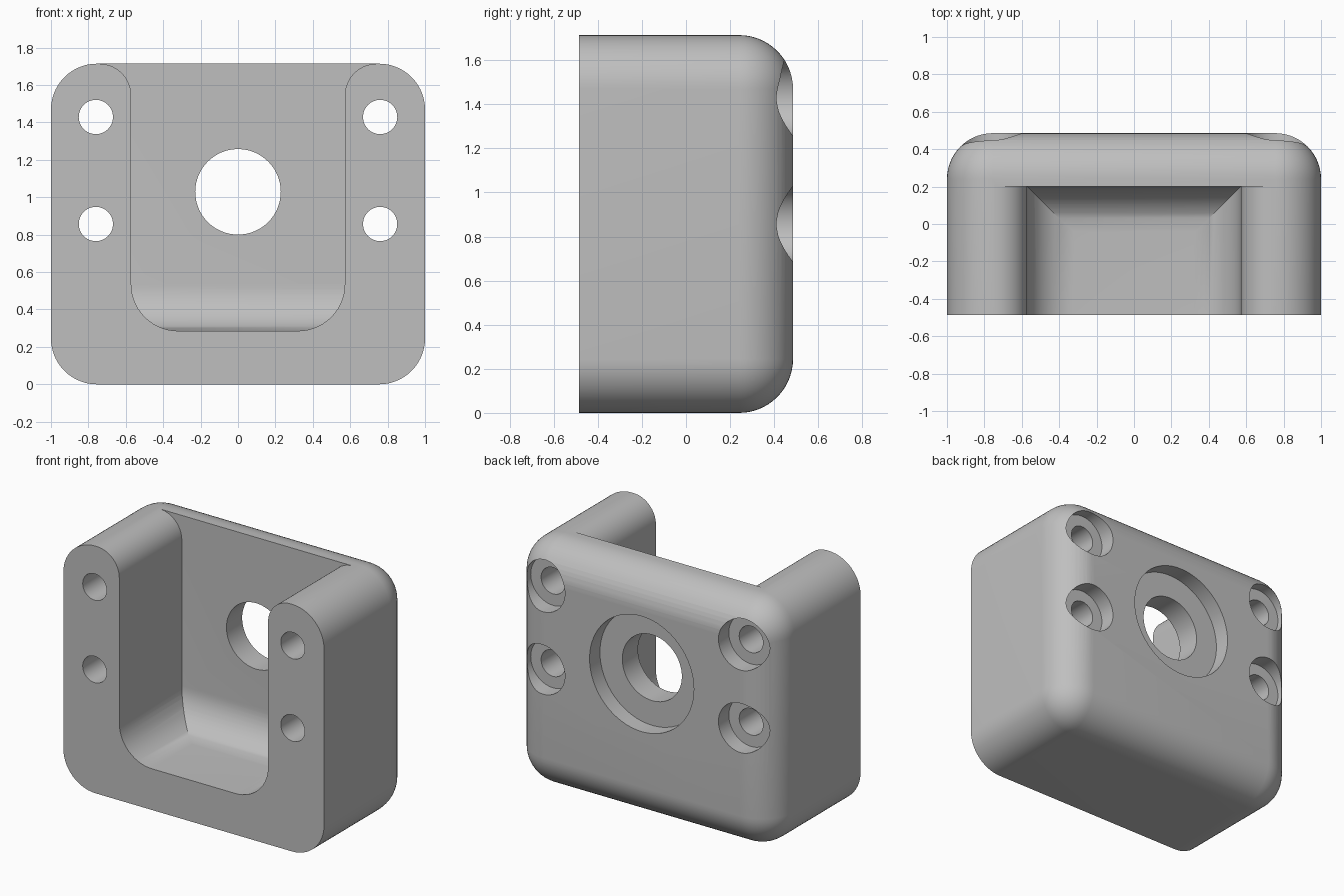
import bpy, bmesh
from math import radians, sin, cos
from mathutils import Matrix

cube = bpy.data.objects.get("Cube")
if cube:
    bpy.data.objects.remove(cube, do_unlink=True)

HALF_D, HEIGHT = 0.4857, 1.714   # half depth, height
WALL = 0.2857                    # floor and back wall thickness
FILLET = 0.245                   # outer rounding
INNER = 0.25                     # pocket rounding
LIP = 0.171                      # rounding on the arm tops
POCKET = 0.571                   # pocket half width


def finish(bm, name):
    bmesh.ops.recalc_face_normals(bm, faces=bm.faces)
    mesh = bpy.data.meshes.new(name)
    bm.to_mesh(mesh)
    bm.free()
    obj = bpy.data.objects.new(name, mesh)
    bpy.context.collection.objects.link(obj)
    return obj


def arc(cu, cv, r, start, end, steps=14):
    angles = [radians(start + (end - start) * i / steps) for i in range(steps + 1)]
    return [(cu + r * cos(a), cv + r * sin(a)) for a in angles]


def prism(name, points, axis, lo, hi):
    """Extrude an outline (u, z) along the x or y axis."""
    bm = bmesh.new()
    place = (lambda u, v: (u, lo, v)) if axis == "y" else (lambda u, v: (lo, u, v))
    face = bm.faces.new([bm.verts.new(place(u, v)) for u, v in points])
    side = bmesh.ops.extrude_face_region(bm, geom=[face])["geom"]
    move = (0, hi - lo, 0) if axis == "y" else (hi - lo, 0, 0)
    bmesh.ops.translate(bm, vec=move, verts=[g for g in side if isinstance(g, bmesh.types.BMVert)])
    return finish(bm, name)


def drill(name, x, z, r, lo, hi):
    bm = bmesh.new()
    turn = Matrix.Translation((x, (lo + hi) / 2, z)) @ Matrix.Rotation(radians(90), 4, "X")
    bmesh.ops.create_cone(bm, cap_ends=True, segments=64, radius1=r, radius2=r,
                          depth=hi - lo, matrix=turn)
    return finish(bm, name)


def combine(target, tool, operation):
    mod = target.modifiers.new("cut", "BOOLEAN")
    mod.operation, mod.solver, mod.object = operation, "EXACT", tool
    bpy.context.view_layer.objects.active = target
    bpy.ops.object.modifier_apply(modifier=mod.name)
    bpy.data.objects.remove(tool, do_unlink=True)


# Block with every edge rounded except those of the front face
bm = bmesh.new()
size = Matrix.Diagonal((2, 2 * HALF_D, HEIGHT, 1))
bmesh.ops.create_cube(bm, size=1, matrix=Matrix.Translation((0, 0, HEIGHT / 2)) @ size)
rounded = [e for e in bm.edges if any(v.co.y > 0 for v in e.verts)]
bmesh.ops.bevel(bm, geom=rounded, offset=FILLET, offset_type="OFFSET", segments=14,
                profile=0.5, affect="EDGES", clamp_overlap=True)
body = finish(bm, "bracket_body")

# Pocket: front outline crossed with side outline
half = arc(POCKET - INNER, WALL + INNER, INNER, -90, 0)
half += arc(POCKET + LIP, HEIGHT - LIP, LIP, 180, 90)
half.append((POCKET + LIP, 2))
outline = half + [(-x, z) for x, z in reversed(half)]
pocket = prism("pocket_cutter", outline, "y", -0.8, 0.5)
back = HALF_D - WALL
floor = WALL - 0.0005
side = [(-0.7, floor)] + arc(back - INNER, floor + INNER, INNER, -90, 0)
side += [(back, 1.9), (-0.7, 1.9)]
combine(pocket, prism("pocket_depth", side, "x", -1.2, 1.2), "INTERSECT")
combine(body, pocket, "DIFFERENCE")

# Counterbored holes: the large centre one and four bolt holes
bore_floor = HALF_D - 0.114
holes = [(0, 1.029, 0.2286, 0.4)]
holes += [(x, z, 0.0915, 0.171) for x in (-0.76, 0.76) for z in (0.857, 1.429)]
for x, z, r, bore in holes:
    combine(body, drill("hole_cutter", x, z, r, -0.7, 0.7), "DIFFERENCE")
    combine(body, drill("counterbore_cutter", x, z, bore, bore_floor, 0.7), "DIFFERENCE")

# Plain grey material and smooth rounding
grey = bpy.data.materials.new("light_grey")
grey.use_nodes = True
colour = (0.52, 0.52, 0.52, 1)
grey.diffuse_color = colour
grey.node_tree.nodes["Principled BSDF"].inputs["Base Color"].default_value = colour
body.data.materials.clear()
body.data.materials.append(grey)
for poly in body.data.polygons:
    poly.material_index = 0

bpy.ops.object.select_all(action="DESELECT")
body.select_set(True)
bpy.context.view_layer.objects.active = body
bpy.ops.object.shade_smooth_by_angle(angle=radians(30))
